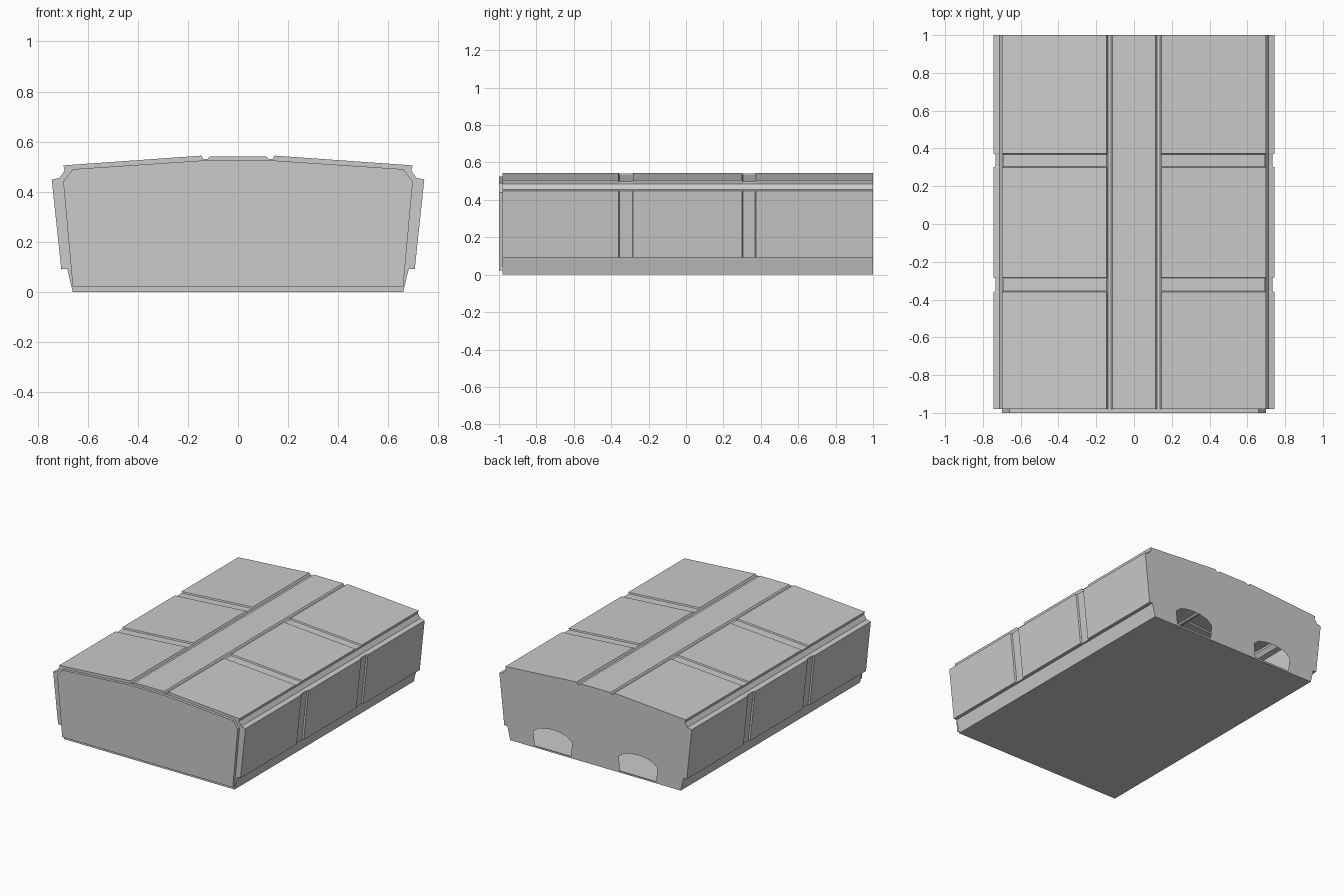
import bpy, bmesh

if "Cube" in bpy.data.objects:
    bpy.data.objects.remove(bpy.data.objects["Cube"])


def mirrored(half):
    """Closed x/z loop from a right-half profile listed bottom to top."""
    return half + [(-x, z) for x, z in reversed(half)]


def loft(bm, stations):
    """Skin a list of (y, loop) stations and return the vertex rings."""
    rings = [[bm.verts.new((x, y, z)) for x, z in loop] for y, loop in stations]
    for a, b in zip(rings, rings[1:]):
        n = len(a)
        for i in range(n):
            j = (i + 1) % n
            bm.faces.new((a[i], a[j], b[j], b[i]))
    return rings


def ring_edges(bm, ring):
    out = []
    for i, v in enumerate(ring):
        w = ring[(i + 1) % len(ring)]
        out.append(bm.edges.get((v, w)) or bm.edges.new((v, w)))
    return out


def finish(bm, name):
    bmesh.ops.recalc_face_normals(bm, faces=bm.faces)
    mesh = bpy.data.meshes.new(name)
    bm.to_mesh(mesh)
    bm.free()
    obj = bpy.data.objects.new(name, mesh)
    bpy.context.collection.objects.link(obj)
    return obj


# Hull cross-section: full panels, and recessed where the cross grooves run
top_strip = [(0.138, 0.53), (0.122, 0.53), (0.114, 0.54)]
full = mirrored([(0.66, 0), (0.682, 0.092), (0.706, 0.092), (0.744, 0.448),
                 (0.712, 0.456), (0.692, 0.485), (0.698, 0.505),
                 (0.146, 0.544)] + top_strip)
recessed = mirrored([(0.66, 0), (0.682, 0.092), (0.694, 0.092), (0.734, 0.448),
                     (0.712, 0.456), (0.692, 0.485), (0.693, 0.497),
                     (0.145, 0.535)] + top_strip)

# Hull skin with two cross grooves
stations = [(-0.98, full)]
for y0, y1 in ((-0.36, -0.283), (0.30, 0.373)):
    stations += [(y0, full), (y0 + 0.004, recessed),
                 (y1 - 0.004, recessed), (y1, full)]
stations.append((1.0, full))
bm = bmesh.new()
rings = loft(bm, stations)
bm.faces.new(rings[0])

# Back wall with two arched openings into the hollow hull
arch = [(0.47, 0.012), (0.48, 0.11), (0.44, 0.142), (0.38, 0.156), (0.33, 0.16),
        (0.28, 0.156), (0.22, 0.142), (0.18, 0.11), (0.19, 0.012)]
back_edges = ring_edges(bm, rings[-1])
for side in (1, -1):
    back_edges += ring_edges(bm, [bm.verts.new((side * x, 1.0, z)) for x, z in arch])
bmesh.ops.triangle_fill(bm, edges=back_edges, use_beauty=True, normal=(0, 1, 0))
finish(bm, "hull")

# Raised front plate
plate = mirrored([(0.66, 0.022), (0.698, 0.44), (0.66, 0.49), (0.15, 0.524)])
bm = bmesh.new()
rings = loft(bm, [(-1.0, plate), (-0.98, plate)])
bm.faces.new(rings[0])
bm.faces.new(rings[1])
finish(bm, "front_plate")
